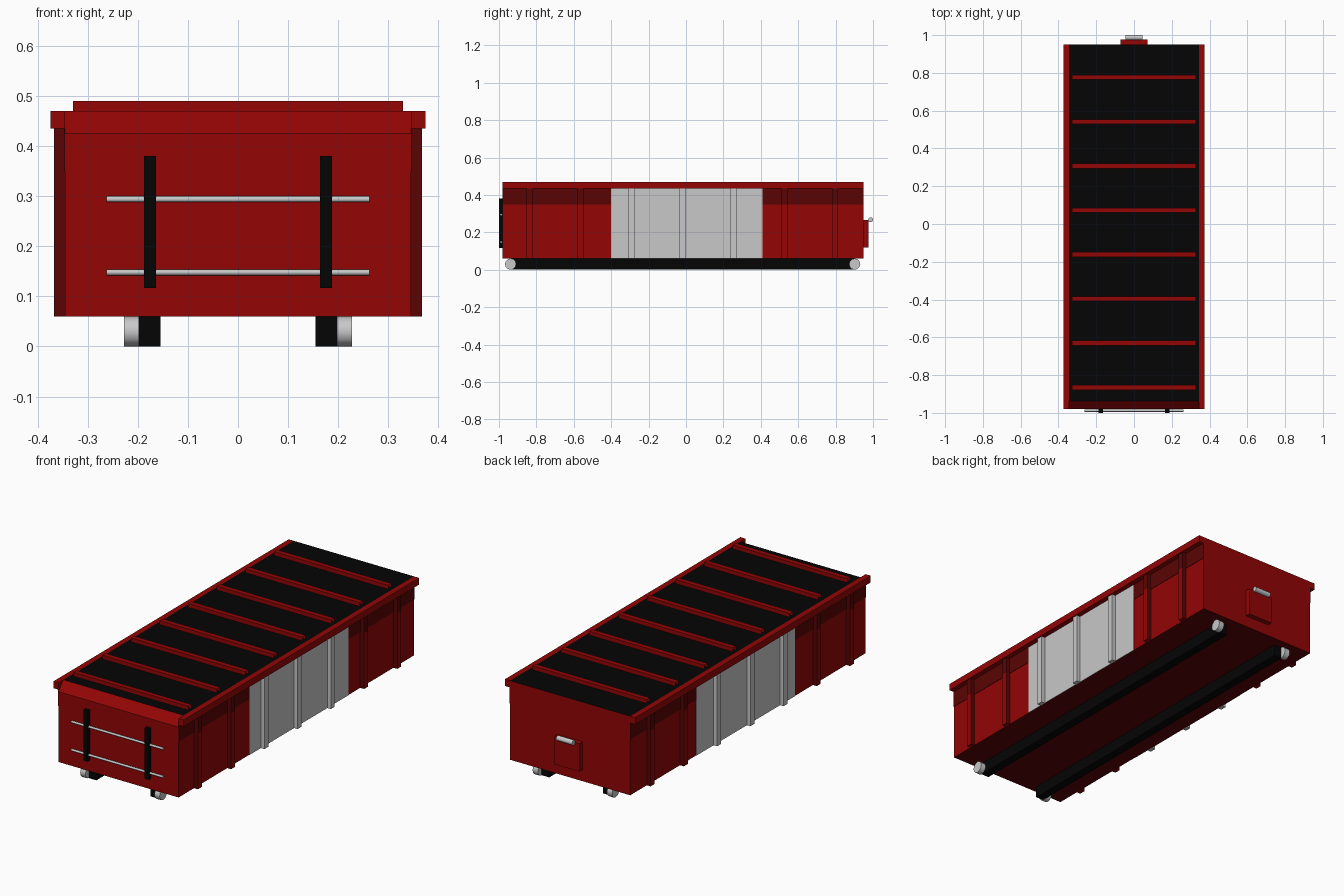
import bpy, bmesh, math
from mathutils import Matrix

if "Cube" in bpy.data.objects:
    bpy.data.objects.remove(bpy.data.objects["Cube"], do_unlink=True)


def material(name, rgb):
    m = bpy.data.materials.new(name)
    m.use_nodes = True
    m.diffuse_color = (*rgb, 1)
    m.node_tree.nodes["Principled BSDF"].inputs["Base Color"].default_value = (*rgb, 1)
    return m


RED = material("red paint", (0.295, 0.0015, 0.0015))
DARK_RED = material("dark red paint", (0.1, 0.001, 0.001))
BLACK = material("black", (0.0015, 0.0015, 0.0015))
SILVER = material("silver grey", (0.58, 0.58, 0.58))


def finish(name, bm, *mats):
    bmesh.ops.recalc_face_normals(bm, faces=bm.faces)
    mesh = bpy.data.meshes.new(name)
    bm.to_mesh(mesh)
    bm.free()
    for m in mats:
        mesh.materials.append(m)
    ob = bpy.data.objects.new(name, mesh)
    bpy.context.collection.objects.link(ob)
    return ob


def box_mesh(x, y, z):
    bm = bmesh.new()
    bmesh.ops.create_cube(bm, size=1)
    for v in bm.verts:
        for i, (lo, hi) in enumerate((x, y, z)):
            v.co[i] = hi if v.co[i] > 0 else lo
    bm.normal_update()
    return bm


def box(name, x, y, z, mat):
    return finish(name, box_mesh(x, y, z), mat)


def rod(name, x, y, z, radius, mat):
    # Cylinder lying along the x axis
    bm = bmesh.new()
    turn = Matrix.Translation(((x[0] + x[1]) / 2, y, z)) @ Matrix.Rotation(math.pi / 2, 4, "Y")
    bmesh.ops.create_cone(bm, cap_ends=True, segments=12, radius1=radius,
                          radius2=radius, depth=x[1] - x[0], matrix=turn)
    ob = finish(name, bm, mat)
    bpy.ops.object.select_all(action="DESELECT")
    ob.select_set(True)
    bpy.context.view_layer.objects.active = ob
    bpy.ops.object.shade_smooth_by_angle(angle=math.radians(40))


def span(side, a, b):
    return tuple(sorted((side * a, side * b)))


FRONT, BACK, FLOOR, TOP = -0.98, 0.95, 0.06, 0.47
WALL, RAIL_BASE, SHADE = 0.345, 0.435, 0.35


def red_post(name, x, y):
    # Red outer face, darker flanks and a darker upper end
    bm = box_mesh(x, y, (FLOOR, RAIL_BASE))
    bmesh.ops.bisect_plane(bm, geom=bm.verts[:] + bm.edges[:] + bm.faces[:],
                           plane_co=(0, 0, SHADE), plane_no=(0, 0, 1))
    bm.normal_update()
    for f in bm.faces:
        flank = abs(f.normal.y) > 0.9
        f.material_index = 1 if flank or f.calc_center_median().z > SHADE else 0
    finish(name, bm, RED, DARK_RED)


# Container body: side profile with a bevelled front lip, black cover, dark floor
profile = [(FRONT, FLOOR), (BACK, FLOOR), (BACK, TOP), (-0.938, TOP), (FRONT, 0.425)]
bm = bmesh.new()
base = bm.faces.new([bm.verts.new((-WALL, y, z)) for y, z in profile])
ext = bmesh.ops.extrude_face_region(bm, geom=[base])
for v in [g for g in ext["geom"] if isinstance(g, bmesh.types.BMVert)]:
    v.co.x = WALL
bmesh.ops.recalc_face_normals(bm, faces=bm.faces)
for f in bm.faces:
    f.material_index = 1 if f.normal.z > 0.9 else 2 if f.normal.z < -0.9 else 0
finish("container_body", bm, RED, BLACK, DARK_RED)

# Open-ended ribs across the cover
for i in range(8):
    y = -0.865 + i * 0.2345
    bm = box_mesh((-0.329, 0.329), (y - 0.0125, y + 0.0125), (TOP - 0.01, 0.49))
    ends = [f for f in bm.faces if abs(f.normal.x) > 0.9]
    bmesh.ops.delete(bm, geom=ends, context="FACES_ONLY")
    finish(f"cover_rib_{i + 1}", bm, RED)

for side, label in ((1, "left"), (-1, "right")):
    # Top rail, centre panel and dark bands under the rail
    skin = span(side, WALL, WALL + 0.002)
    box(f"{label}_top_rail", span(side, WALL, 0.374), (FRONT, BACK), (RAIL_BASE, TOP), RED)
    box(f"{label}_panel", skin, (-0.4, 0.41), (FLOOR, RAIL_BASE), SILVER)
    box(f"{label}_front_band", skin, (FRONT, -0.4), (SHADE, RAIL_BASE), DARK_RED)
    box(f"{label}_back_band", skin, (0.41, BACK), (SHADE, RAIL_BASE), DARK_RED)

    # Upright posts
    for i in range(7):
        y = -0.837 + i * 0.2725
        name, px, py = f"{label}_post_{i + 1}", span(side, WALL, 0.367), (y - 0.016, y + 0.016)
        if 2 <= i <= 4:
            box(name, px, py, (FLOOR, RAIL_BASE), SILVER)
        else:
            red_post(name, px, py)

    # Skid beam with a roller at each end
    box(f"{label}_skid", span(side, 0.155, 0.2), (-0.94, 0.9), (0, FLOOR), BLACK)
    for end, y in (("front", -0.938), ("back", 0.902)):
        rod(f"{label}_{end}_roller", span(side, 0.198, 0.228), y, 0.03, 0.03, SILVER)

    # Front ladder upright
    box(f"{label}_ladder_upright", span(side, 0.164, 0.188), (-1, FRONT), (0.117, 0.38), BLACK)

# Ladder rungs
for label, z in (("lower", 0.148), ("upper", 0.294)):
    rod(f"{label}_ladder_rung", (-0.263, 0.263), -0.988, z, 0.006, SILVER)

# Back hitch plate and bar
box("hitch_plate", (-0.072, 0.072), (BACK, 0.977), (0.12, 0.265), RED)
rod("hitch_bar", (-0.046, 0.046), 0.987, 0.267, 0.013, SILVER)
